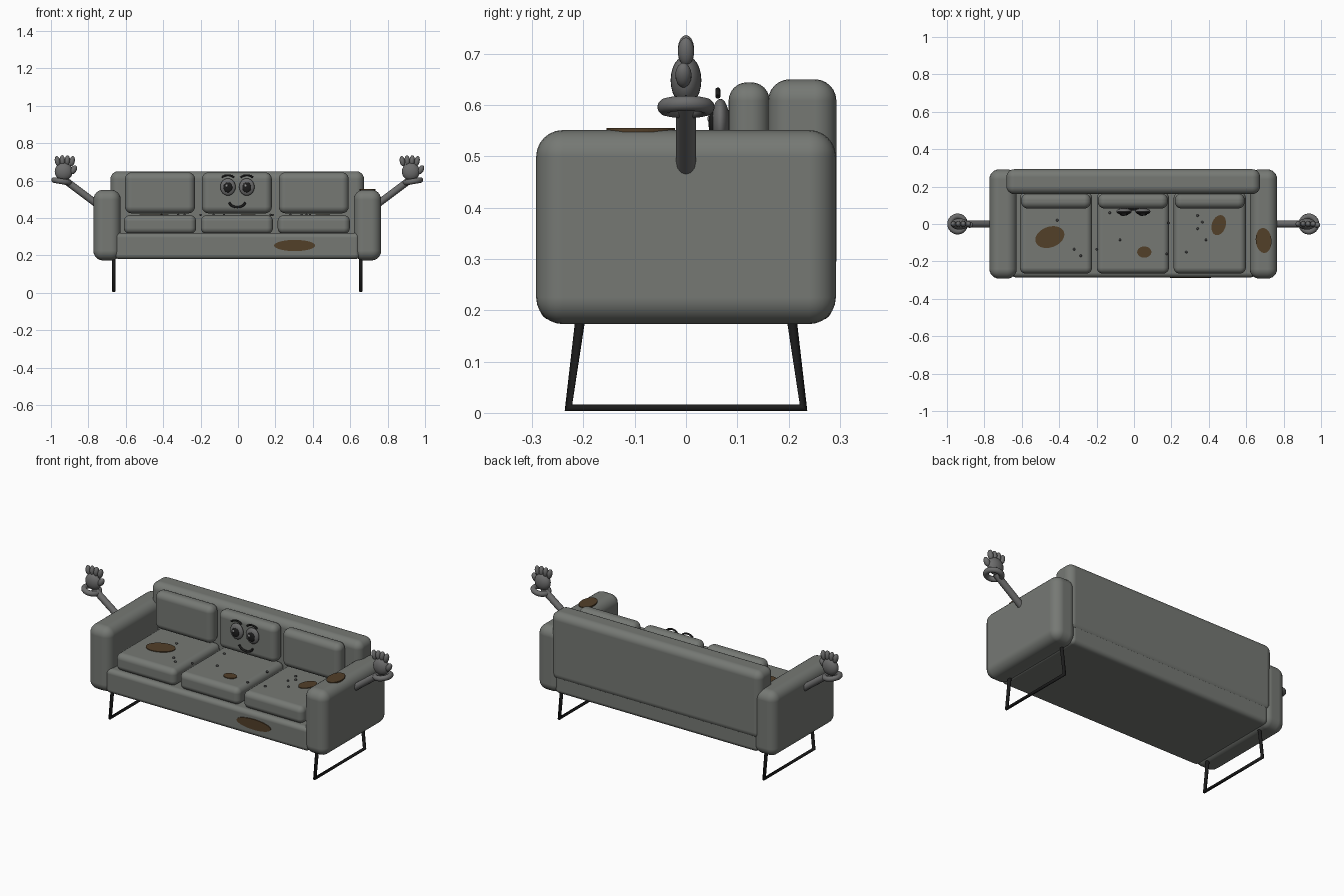
import bpy
from math import cos, sin, pi, radians
from mathutils import Vector

if "Cube" in bpy.data.objects:
    bpy.data.objects.remove(bpy.data.objects["Cube"])

CX = -0.004  # sofa centre line


def material(name, r, g, b):
    m = bpy.data.materials.new(name)
    m.use_nodes = True
    m.diffuse_color = (r, g, b, 1)
    m.node_tree.nodes["Principled BSDF"].inputs["Base Color"].default_value = (r, g, b, 1)
    return m


FABRIC = material("grey_fabric", 0.18, 0.19, 0.175)
SKIN = material("neutral_grey", 0.15, 0.15, 0.15)
BLACK = material("black", 0.012, 0.012, 0.012)
STAIN = material("brown_stain", 0.085, 0.05, 0.022)
SPECK = material("dark_crumb", 0.06, 0.06, 0.06)
GLINT = material("eye_glint", 0.3, 0.3, 0.3)


def finish(name, mat):
    ob = bpy.context.object
    ob.name = name
    ob.data.materials.append(mat)
    return ob


def soft_box(name, x, y, z, radius):
    """Rounded box from (min, max) ranges."""
    lo, hi = Vector((x[0], y[0], z[0])), Vector((x[1], y[1], z[1]))
    bpy.ops.mesh.primitive_cube_add(size=1, location=(lo + hi) / 2)
    ob = finish(name, FABRIC)
    ob.scale = hi - lo
    bpy.ops.object.transform_apply(location=False, rotation=False, scale=True)
    bpy.ops.object.shade_smooth()
    bev = ob.modifiers.new("round", "BEVEL")
    bev.width, bev.segments, bev.harden_normals = radius, 6, True
    return ob


def ellipsoid(name, loc, size, mat, tilt=0, seg=24):
    bpy.ops.mesh.primitive_uv_sphere_add(segments=seg, ring_count=seg // 2, radius=1,
                                         location=loc, rotation=(0, tilt, 0))
    ob = finish(name, mat)
    ob.scale = size
    bpy.ops.object.shade_smooth()
    return ob


def tube(name, points, radius, mat, cyclic=False):
    cu = bpy.data.curves.new(name, "CURVE")
    cu.dimensions = "3D"
    cu.bevel_depth, cu.bevel_resolution, cu.use_fill_caps = radius, 4, True
    sp = cu.splines.new("POLY")
    sp.points.add(len(points) - 1)
    for p, co in zip(sp.points, points):
        p.co = (*co, 1)
    sp.use_cyclic_u = cyclic
    cu.materials.append(mat)
    ob = bpy.data.objects.new(name, cu)
    bpy.context.collection.objects.link(ob)
    return ob


def stain(name, loc, rx, ry, turn=0, upright=False):
    rot = (pi / 2, 0, 0) if upright else (0, 0, radians(turn))
    bpy.ops.mesh.primitive_cylinder_add(vertices=40, radius=1, depth=1, location=loc, rotation=rot)
    finish(name, STAIN).scale = (rx, ry, 0.008)


# Sofa body
soft_box("base", (CX - 0.655, CX + 0.655), (-0.285, 0.285), (0.18, 0.32), 0.025)
soft_box("backrest", (CX - 0.678, CX + 0.678), (0.16, 0.293), (0.255, 0.65), 0.042)
for side, word in ((1, "left"), (-1, "right")):
    cx = CX + side * 0.696
    soft_box(word + "_armrest", (cx - 0.073, cx + 0.073), (-0.292, 0.292), (0.173, 0.551), 0.052)

# Seat and back cushions
for i, word in ((-1, "right"), (0, "middle"), (1, "left")):
    cx = CX - 0.002 + i * 0.411
    soft_box(word + "_seat_cushion", (cx - 0.193, cx + 0.193), (-0.265, 0.17), (0.315, 0.415), 0.032)
    soft_box(word + "_back_cushion", (cx - 0.187, cx + 0.187), (0.083, 0.163), (0.425, 0.644), 0.036)

# Sled legs
for side, word in ((1, "left"), (-1, "right")):
    x = CX + side * 0.66
    tube(word + "_sled_leg", [(x, -0.205, 0.19), (x, -0.229, 0.01),
                              (x, 0.229, 0.01), (x, 0.205, 0.19)], 0.0098, BLACK)

# Raised limbs with cuffs and hands
for side, word in ((1, "left"), (-1, "right")):
    tube(word + "_limb", [(CX + side * 0.72, 0, 0.452), (CX + side * 0.925, 0, 0.605)], 0.019, SKIN)
    bpy.ops.mesh.primitive_torus_add(major_radius=0.041, minor_radius=0.015, major_segments=32,
                                     minor_segments=12, location=(CX + side * 0.939, 0, 0.596),
                                     rotation=(0, -side * radians(10), 0))
    finish(word + "_cuff", SKIN)
    bpy.ops.object.shade_smooth()
    ellipsoid(word + "_palm", (CX + side * 0.928, 0, 0.648), (0.048, 0.03, 0.048), SKIN)
    for k in range(4):
        off = (k - 1.5) * 0.026
        top = 0.71 - 0.004 * abs(k - 1.5)
        ellipsoid(f"{word}_finger_{k + 1}", (CX + side * 0.922 + off, 0, top),
                  (0.0145, 0.016, 0.028), SKIN, tilt=off * 5, seg=16)
    ellipsoid(word + "_thumb", (CX + side * 0.928 + 0.053, -0.005, 0.658),
              (0.016, 0.016, 0.026), SKIN, tilt=0.5, seg=16)

# Face: eyes, pupils, glints, brows, smile
for x, word in ((0.047, "left"), (-0.054, "right")):
    ellipsoid(word + "_eye", (x, 0.067, 0.566), (0.041, 0.018, 0.046), SKIN)
    ellipsoid(word + "_pupil", (x, 0.053, 0.564), (0.024, 0.009, 0.027), BLACK)
    ellipsoid(word + "_glint", (x - 0.007, 0.045, 0.573), (0.007, 0.003, 0.007), GLINT, seg=12)
    arc = [radians(35 + 11 * k) for k in range(11)]
    tube(word + "_brow", [(x + 0.04 * cos(a), 0.062, 0.599 + 0.03 * sin(a)) for a in arc], 0.005, BLACK)
arc = [radians(195 + 15 * k) for k in range(11)]
tube("smile", [(CX + 0.045 * cos(a), 0.079, 0.492 + 0.034 * sin(a)) for a in arc], 0.006, BLACK)

# Stains
stain("right_seat_stain", (-0.45, -0.07, 0.415), 0.08, 0.055, 20)
stain("middle_seat_stain", (0.055, -0.15, 0.415), 0.038, 0.03)
stain("left_seat_stain", (0.453, -0.006, 0.415), 0.037, 0.055, -18)
stain("armrest_stain", (0.693, -0.088, 0.551), 0.042, 0.067, 5)
stain("base_stain", (0.303, -0.286, 0.253), 0.11, 0.03, upright=True)

# Crumbs on the seats
crumbs = [(-.41, .02), (-.32, -.135), (-.285, -.17), (-.2, -.135), (-.075, -.085), (-.13, .06),
          (.185, .005), (.175, -.16), (.28, -.15), (.34, .045), (.365, .01), (.34, -.025), (.385, -.085)]
for k, (x, y) in enumerate(crumbs):
    ellipsoid(f"crumb_{k + 1}", (x, y, 0.417), (0.007, 0.007, 0.006), SPECK, seg=10)
